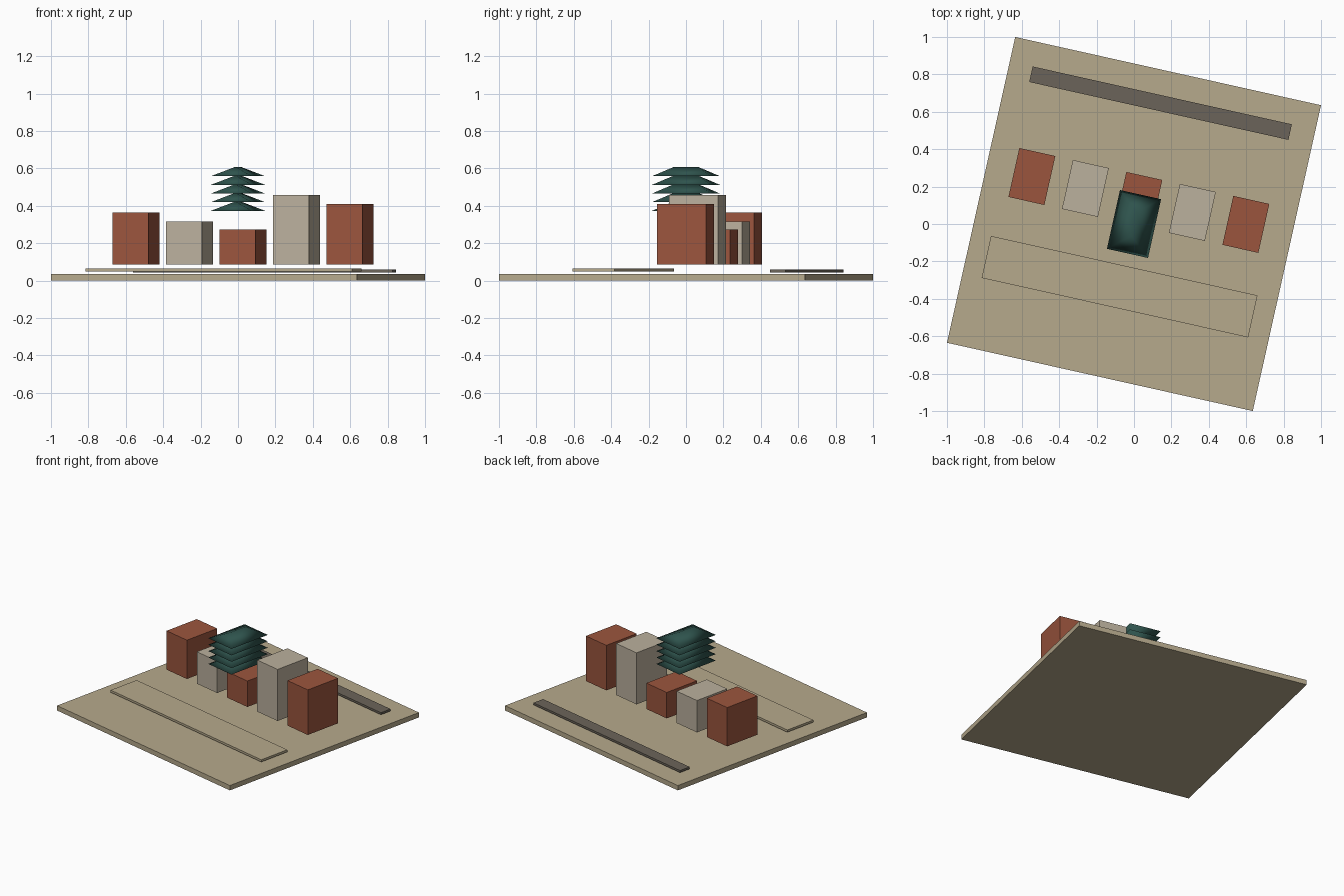
import bpy
import bmesh
from math import radians

if "Cube" in bpy.data.objects:
    bpy.data.objects.remove(bpy.data.objects["Cube"])

YAW = radians(-12.58)  # the whole model is turned about z


def material(name, rgb):
    m = bpy.data.materials.new(name)
    m.diffuse_color = (*[(c / 255) ** 2.2 for c in rgb], 1)
    m.use_nodes = True
    m.node_tree.nodes["Principled BSDF"].inputs["Base Color"].default_value = m.diffuse_color
    return m


SAND = material("sand", (181, 168, 139))
BRICK = material("brick", (154, 86, 64))
STONE = material("stone", (186, 175, 156))
ASPHALT = material("asphalt", (107, 100, 90))
GREEN = material("green", (50, 84, 78))


def box(name, x, y, z0, z1, w, d, mat):
    bpy.ops.mesh.primitive_cube_add(size=1, location=(x, y, (z0 + z1) / 2), rotation=(0, 0, YAW))
    o = bpy.context.object
    o.name = name
    o.scale = (w, d, z1 - z0)
    o.data.materials.append(mat)
    return o


def hip_roof(name, z, w, d, ridge, h, mat):
    bm = bmesh.new()
    e = [bm.verts.new((sx * w / 2, sy * d / 2, 0)) for sx, sy in ((-1, -1), (1, -1), (1, 1), (-1, 1))]
    a, b = [bm.verts.new((0, s * ridge / 2, h)) for s in (-1, 1)]
    for f in (e[::-1], (e[0], e[1], a), (e[1], e[2], b, a), (e[2], e[3], b), (e[3], e[0], a, b)):
        bm.faces.new(f).smooth = True
    me = bpy.data.meshes.new(name)
    bm.to_mesh(me)
    bm.free()
    o = bpy.data.objects.new(name, me)
    o.location = (0, 0, z)
    o.rotation_euler = (0, 0, YAW)
    me.materials.append(mat)
    bpy.context.collection.objects.link(o)


# ground slab, front terrace and rear road strip
box("ground_slab", 0, 0, 0, 0.035, 1.675, 1.675, SAND)
box("front_terrace", -0.077, -0.335, 0.048, 0.064, 1.46, 0.23, SAND)
box("rear_road", 0.142, 0.646, 0.043, 0.058, 1.42, 0.085, ASPHALT)

# row of five blocks with alternating colours
for i, top in enumerate((0.365, 0.315, 0.272, 0.457, 0.41)):
    k = i - 2
    box(f"block_{i + 1}", 0.026 + 0.286 * k, 0.126 - 0.064 * k, 0.085, top,
        0.197, 0.268, STONE if i % 2 else BRICK)

# stack of hipped roofs
for i in range(5):
    hip_roof(f"roof_tier_{i + 1}", 0.373 + 0.0463 * i, 0.225, 0.322, 0.13, 0.05, GREEN)
